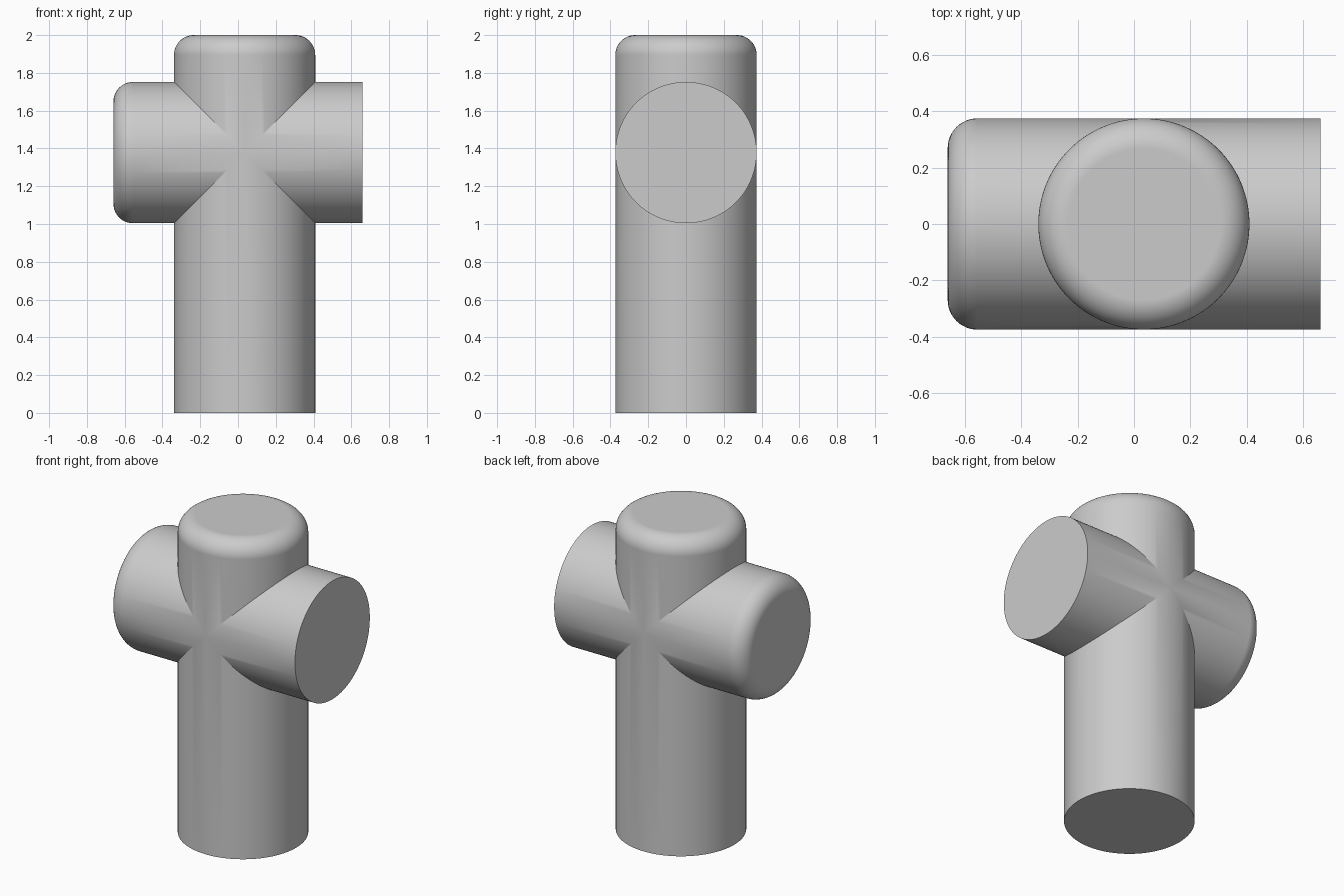
import bpy, bmesh, math
from mathutils import Matrix, Vector

if "Cube" in bpy.data.objects:
    bpy.data.objects.remove(bpy.data.objects["Cube"])

R = 0.374       # shared tube radius
FILLET = 0.105  # rounding on one end of each tube
SEG = 128

grey = bpy.data.materials.new("plain grey")
grey.diffuse_color = (0.6, 0.6, 0.6, 1)
grey.use_nodes = True
grey.node_tree.nodes["Principled BSDF"].inputs["Base Color"].default_value = grey.diffuse_color


def tube(name, length, matrix):
    """Closed cylinder along local +z, flat at the start, rounded at the end."""
    profile = [(R, 0.0)]
    for i in range(13):
        a = math.radians(90 * i / 12)
        profile.append((R - FILLET + FILLET * math.cos(a),
                        length - FILLET + FILLET * math.sin(a)))
    bm = bmesh.new()
    rings = []
    for r, z in profile:
        rings.append([bm.verts.new((r * math.cos(2 * math.pi * k / SEG),
                                    r * math.sin(2 * math.pi * k / SEG), z))
                      for k in range(SEG)])
    for lo, hi in zip(rings, rings[1:]):
        for k in range(SEG):
            n = (k + 1) % SEG
            bm.faces.new((lo[k], lo[n], hi[n], hi[k]))
    bm.faces.new(rings[0][::-1])
    bm.faces.new(rings[-1])
    bm.transform(matrix)
    bmesh.ops.recalc_face_normals(bm, faces=bm.faces)
    mesh = bpy.data.meshes.new(name)
    bm.to_mesh(mesh)
    bm.free()
    mesh.materials.append(grey)
    obj = bpy.data.objects.new(name, mesh)
    bpy.context.collection.objects.link(obj)
    return obj


# Upright tube, rounded at the top
body = tube("cross_pipe", 2.0, Matrix.Translation(Vector((0.035, 0, 0))))

# Cross tube along x, rounded at its left end
arm = tube("cross_arm", 1.32,
           Matrix.Translation(Vector((0.66, 0, 1.378))) @ Matrix.Rotation(math.radians(-90), 4, 'Y'))

# Merge both tubes into one solid
union = body.modifiers.new("union", 'BOOLEAN')
union.operation = 'UNION'
union.solver = 'EXACT'
union.object = arm
bpy.context.view_layer.objects.active = body
body.select_set(True)
arm.select_set(False)
bpy.ops.object.modifier_apply(modifier=union.name)
bpy.data.objects.remove(arm, do_unlink=True)

# Smooth tubes with crisp seams and flat end caps
bpy.ops.object.shade_smooth_by_angle(angle=math.radians(20))
weighted = body.modifiers.new("weighted normals", 'WEIGHTED_NORMAL')
weighted.keep_sharp = True
